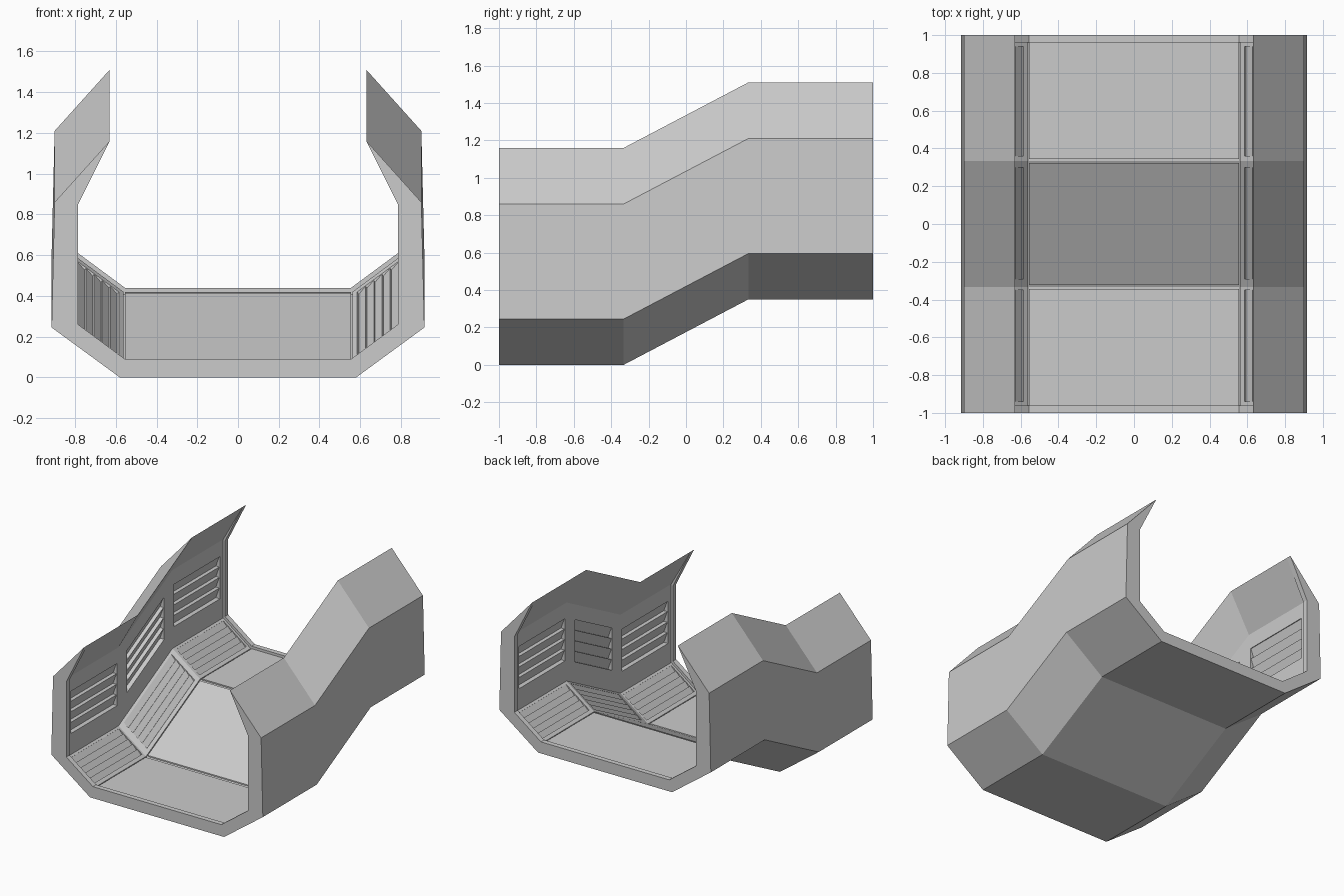
import bpy, bmesh

if "Cube" in bpy.data.objects:
    bpy.data.objects.remove(bpy.data.objects["Cube"])

RISE, BEND = 0.35, 1 / 3          # the corridor ramps up between -BEND and +BEND


def lift(y):
    return RISE * min(max((y + BEND) / (2 * BEND), 0), 1)


def sweep(name, profile, y0, y1, mirror=False):
    """Extrude an (x, z) profile along y, following the ramp."""
    ys = [y0] + [b for b in (-BEND, BEND) if y0 < b < y1] + [y1]
    bm = bmesh.new()
    rings = [[bm.verts.new((x, y, z + lift(y))) for x, z in profile] for y in ys]
    n = len(profile)
    for a, b in zip(rings, rings[1:]):
        for i in range(n):
            j = (i + 1) % n
            bm.faces.new((a[i], a[j], b[j], b[i]))
    bm.faces.new(rings[0])
    bm.faces.new(rings[-1])
    bmesh.ops.recalc_face_normals(bm, faces=bm.faces)
    bmesh.ops.triangulate(bm, faces=[f for f in bm.faces if len(f.verts) > 4])
    me = bpy.data.meshes.new(name)
    bm.to_mesh(me)
    bm.free()
    ob = bpy.data.objects.new(name, me)
    bpy.context.collection.objects.link(ob)
    if mirror:
        ob.modifiers.new("mirror", 'MIRROR').use_mirror_merge = False
    return ob


def both_sides(half):
    """Close a right-half path with its mirror image."""
    return half + [(-x, z) for x, z in reversed(half)]


def louvres(a, b, depth, count):
    """Saw-tooth profile from a to b; depth is the vector into the wall."""
    pts = []
    for i in range(count):
        for t, d in ((i / count, 0.9), ((i + 1) / count, 0.15)):
            pts.append((a[0] + (b[0] - a[0]) * t + depth[0] * d,
                        a[1] + (b[1] - a[1]) * t + depth[1] * d))
    back = 1.3
    return pts + [(b[0] + depth[0] * back, b[1] + depth[1] * back),
                  (a[0] + depth[0] * back, a[1] + depth[1] * back)]


# Hull: outer skin and inner lining, with channels for the wall and skirt panels
outer = [(0.58, 0), (0.915, 0.245), (0.90, 0.86), (0.63, 1.16)]
inner = [(0.80, 0.86), (0.80, 0.74), (0.84, 0.74), (0.84, 0.41), (0.80, 0.41),
         (0.80, 0.246), (0.785, 0.235), (0.794, 0.223), (0.594, 0.075),
         (0.585, 0.087), (0.562, 0.07), (0.562, 0.06)]
sweep("hull", both_sides(outer + inner), -1, 1)

# Raised ribs framing both open ends
rib = both_sides([(0.555, 0.09), (0.785, 0.26), (0.785, 0.85), (0.63, 1.16),
                  (0.85, 0.86), (0.85, 0.25), (0.58, 0.05)])
sweep("front_rib", rib, -1, -0.96)
sweep("back_rib", rib, 0.96, 1)

# Floor plates with narrow grooves between them
plate = both_sides([(0.555, 0.05), (0.555, 0.07)])
for name, y0, y1 in (("front", -0.965, -0.345), ("middle", -0.322, 0.322),
                     ("back", 0.345, 0.965)):
    sweep(name + "_floor_plate", plate, y0, y1)

# Posts that divide the wall channel into three windows
wall_post = [(0.80, 0.40), (0.80, 0.75), (0.85, 0.75), (0.85, 0.40)]
for y0, y1 in ((-0.97, -0.92), (-0.35, -0.23), (0.23, 0.35), (0.92, 0.97)):
    sweep("wall_post", wall_post, y0, y1, True)

# Posts that divide the sloped skirt channel
skirt_post = [(0.585, 0.087), (0.785, 0.235), (0.80, 0.215), (0.60, 0.067)]
for y0, y1 in ((-0.97, -0.94), (-0.35, -0.29), (0.30, 0.36), (0.94, 0.97)):
    sweep("skirt_post", skirt_post, y0, y1, True)

# Slatted panels in the walls and skirts
wall_slats = louvres((0.80, 0.41), (0.80, 0.74), (0.04, 0), 4)
for y0, y1 in ((-0.92, -0.35), (-0.23, 0.23), (0.35, 0.92)):
    sweep("wall_slats", wall_slats, y0, y1, True)
skirt_planks = louvres((0.585, 0.087), (0.785, 0.235), (0.009, -0.012), 5)
for y0, y1 in ((-0.94, -0.35), (-0.29, 0.30), (0.36, 0.94)):
    sweep("skirt_planks", skirt_planks, y0, y1, True)
